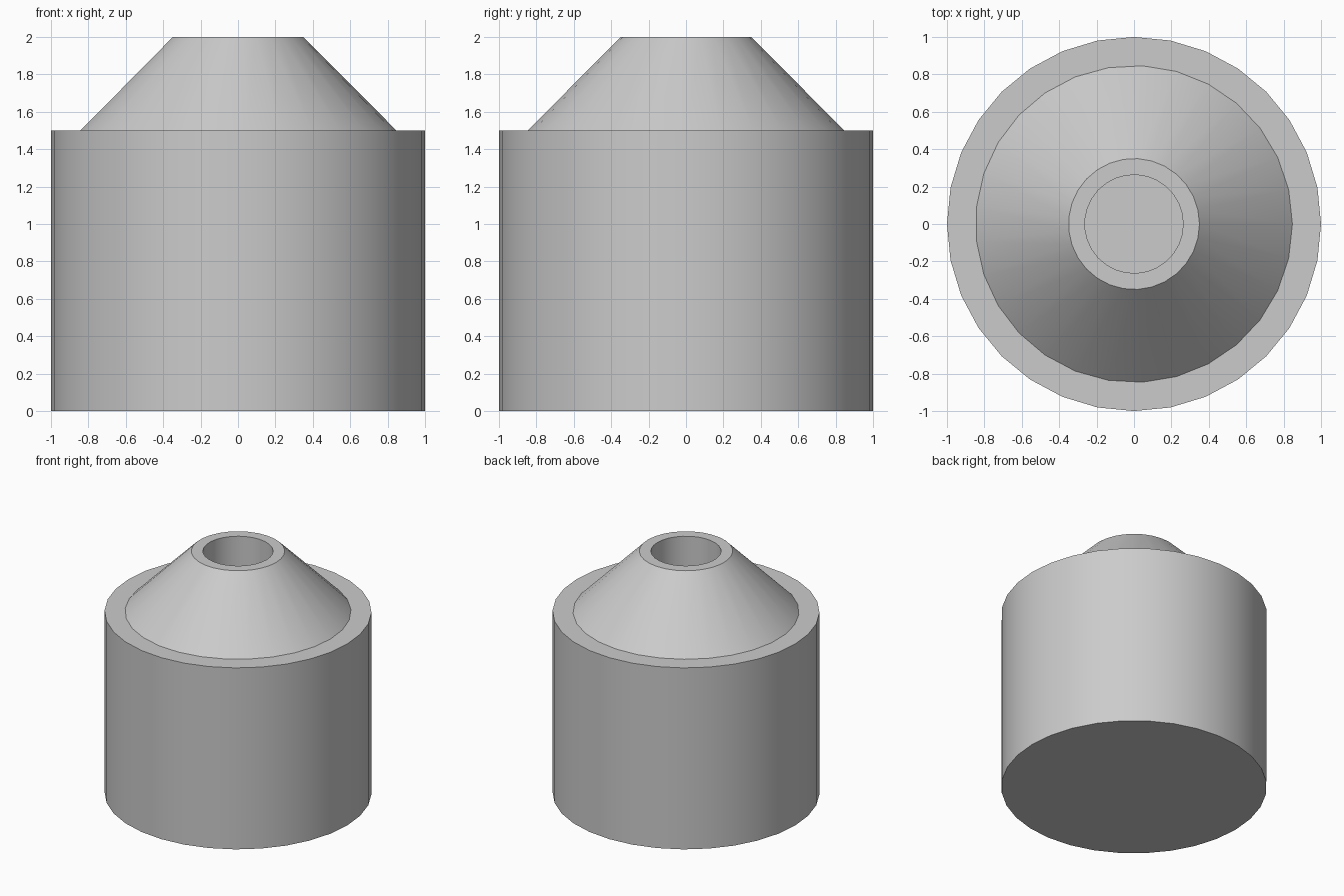
import bpy
import math

if "Cube" in bpy.data.objects:
    bpy.data.objects.remove(bpy.data.objects["Cube"], do_unlink=True)

grey = bpy.data.materials.new("light grey")
grey.use_nodes = True
colour = (0.6, 0.6, 0.6, 1)
grey.diffuse_color = colour
grey.node_tree.nodes["Principled BSDF"].inputs["Base Color"].default_value = colour


def ring(radius, z, sides):
    """Points of a horizontal circle, starting on +x."""
    step = math.tau / sides
    return [(radius * math.cos(i * step), radius * math.sin(i * step), z)
            for i in range(sides)]


def lathe(name, profile, sides, cap_start=False, cap_end=False):
    """Turn (radius, z) points into a solid with the given number of sides."""
    verts = [p for r, z in profile for p in ring(r, z, sides)]
    faces = []
    for k in range(len(profile) - 1):
        a, b = k * sides, (k + 1) * sides
        for i in range(sides):
            j = (i + 1) % sides
            faces.append((a + i, a + j, b + j, b + i))
    if cap_start:
        faces.append(tuple(reversed(range(sides))))
    if cap_end:
        last = (len(profile) - 1) * sides
        faces.append(tuple(range(last, last + sides)))
    mesh = bpy.data.meshes.new(name)
    mesh.from_pydata(verts, [], faces)
    mesh.materials.append(grey)
    obj = bpy.data.objects.new(name, mesh)
    bpy.context.collection.objects.link(obj)
    bpy.ops.object.select_all(action="DESELECT")
    obj.select_set(True)
    bpy.context.view_layer.objects.active = obj
    bpy.ops.object.shade_smooth_by_angle(angle=math.radians(30))
    return obj


# Solid drum; its top also closes the bore
lathe("body", [(1, 0), (1, 1.5)], 32, cap_start=True, cap_end=True)

# Conical neck with a flat rim and a straight bore
lathe("neck", [(0.847, 1.5), (0.35, 2), (0.263, 2), (0.263, 1.5)], 29)
